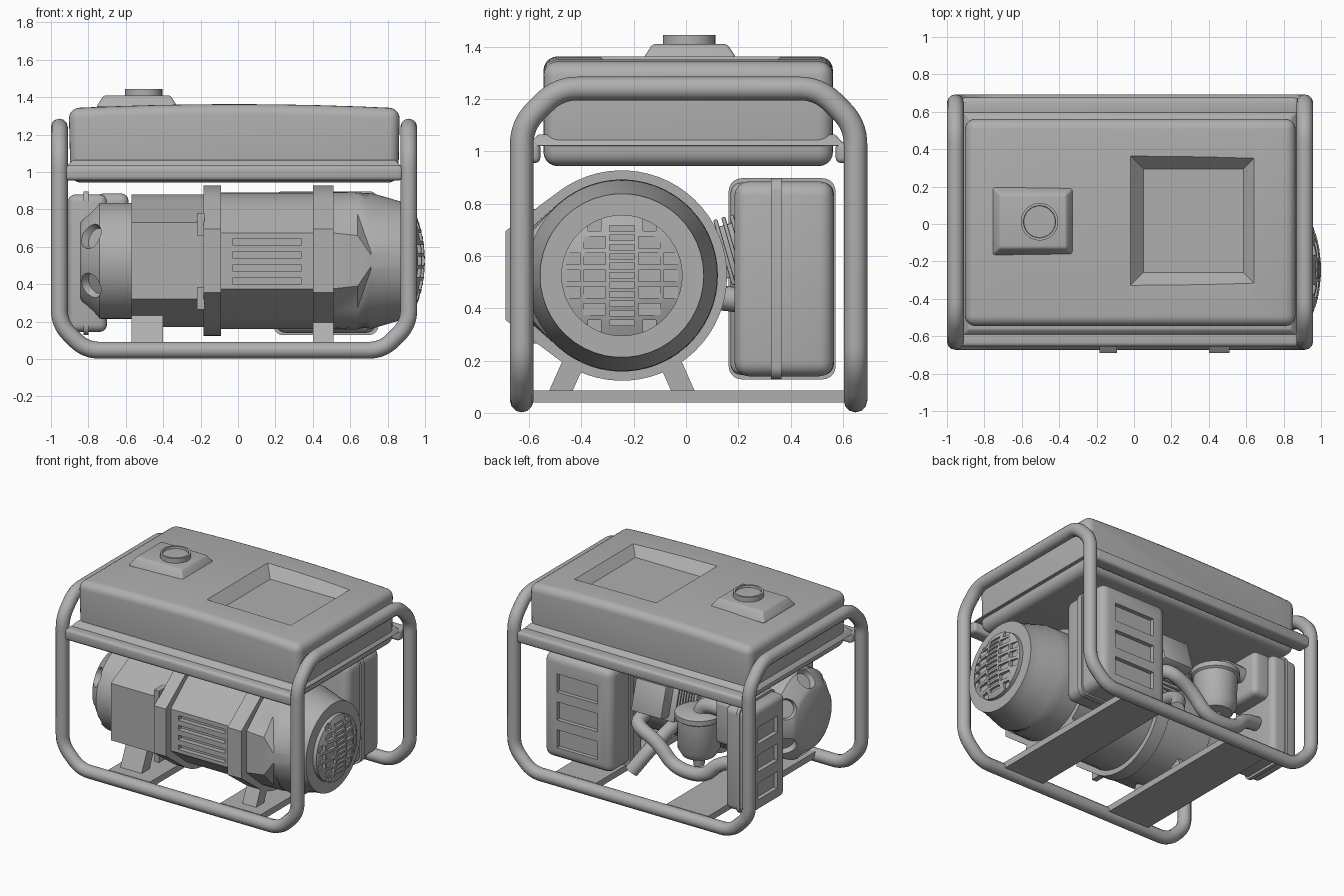
import bpy, bmesh, math
from mathutils import Vector

default = bpy.data.objects.get("Cube")
if default:
    bpy.data.objects.remove(default)

grey = bpy.data.materials.new("plain grey")
grey.use_nodes = True
grey.diffuse_color = (0.43, 0.43, 0.43, 1)
grey.node_tree.nodes["Principled BSDF"].inputs["Base Color"].default_value = (0.43, 0.43, 0.43, 1)

parts, cutters = [], []
AXIS = Vector((0, -0.245, 0.525))      # centre line of the engine and alternator


def register(name, data, cutter=False):
    obj = bpy.data.objects.new(name, data)
    bpy.context.collection.objects.link(obj)
    data.materials.append(grey)
    obj.hide_render = cutter
    (cutters if cutter else parts).append(obj)
    return obj


def loft(name, shapes, cutter=False):
    """Closed solids, each a list of rings joined by quads with capped ends."""
    bm = bmesh.new()
    for rings in shapes:
        rows = [[bm.verts.new(p) for p in ring] for ring in rings]
        for a, b in zip(rows, rows[1:]):
            for i in range(len(a)):
                j = (i + 1) % len(a)
                bm.faces.new((a[i], a[j], b[j], b[i]))
        bm.faces.new(rows[0])
        bm.faces.new(rows[-1])
    bmesh.ops.recalc_face_normals(bm, faces=bm.faces)
    mesh = bpy.data.meshes.new(name)
    bm.to_mesh(mesh)
    bm.free()
    return register(name, mesh, cutter)


def box_rings(x, y, z, inset=0):
    def rect(h, k):
        return [(x[0] + k, y[0] + k, h), (x[1] - k, y[0] + k, h),
                (x[1] - k, y[1] - k, h), (x[0] + k, y[1] - k, h)]
    return [rect(z[0], 0), rect(z[1], inset)]


def bevel(obj, width, segments=4):
    mod = obj.modifiers.new("bevel", "BEVEL")
    mod.width, mod.segments, mod.limit_method = width, segments, "ANGLE"
    mod.angle_limit = math.radians(30)
    return obj


def cut(obj, cutter):
    mod = obj.modifiers.new("cut", "BOOLEAN")
    mod.operation, mod.solver, mod.object = "DIFFERENCE", "EXACT", cutter


def box(name, x, y, z, inset=0, round_by=0, segments=4):
    obj = loft(name, [box_rings(x, y, z, inset)])
    return bevel(obj, round_by, segments) if round_by else obj


def band(name, u, z, thick, place, corner=0.05):
    """Upright plate with rounded corners; place maps (thickness, u, z) to a point."""
    outline = []
    for k, (cu, cz) in enumerate(((u[1], z[1]), (u[0], z[1]), (u[0], z[0]), (u[1], z[0]))):
        cu += corner if cu == u[0] else -corner
        cz += corner if cz == z[0] else -corner
        for i in range(6):
            a = math.pi / 2 * (k + i / 5)
            outline.append((cu + corner * math.cos(a), cz + corner * math.sin(a)))
    return loft(name, [[[place(t, p, q) for p, q in outline] for t in thick]])


def turned_rings(origin, axis, profile, n=48):
    turn = Vector(axis).to_track_quat("Z", "Y")
    angles = [2 * math.pi * i / n for i in range(n)]
    return [[Vector(origin) + turn @ Vector((r * math.cos(a), r * math.sin(a), t)) for a in angles]
            for t, r in profile]


def turned(name, origin, axis, profile, n=48):
    return loft(name, [turned_rings(origin, axis, profile, n)])


def housing(name, sections, n=44):
    """Round section with a flat front: x, radius, front distance, half height."""
    rings = []
    for x, r, d, h in sections:
        start = math.atan2(h, d) + math.acos(min(1, r / math.hypot(d, h)))
        angles = [start + (2 * math.pi - 2 * start) * i / n for i in range(n + 1)]
        uv = [(d, h)] + [(r * math.cos(a), r * math.sin(a)) for a in angles] + [(d, -h)]
        rings.append([(x, AXIS.y - u, AXIS.z + v) for u, v in uv])
    return loft(name, [rings])


def tube(name, points, radius, bend, closed=False):
    pts = [Vector(p) for p in points]
    path = []
    for i, p in enumerate(pts):
        if not closed and i in (0, len(pts) - 1):
            path.append(p)
            continue
        a, b = pts[i - 1] - p, pts[(i + 1) % len(pts)] - p
        a, b = (p + v.normalized() * min(bend, v.length * 0.48) for v in (a, b))
        for k in range(9):
            t = k / 8
            path.append(a * (1 - t) ** 2 + p * 2 * t * (1 - t) + b * t * t)
    curve = bpy.data.curves.new(name, "CURVE")
    curve.dimensions = "3D"
    curve.bevel_depth, curve.bevel_resolution, curve.use_fill_caps = radius, 4, True
    line = curve.splines.new("POLY")
    line.points.add(len(path) - 1)
    for point, co in zip(line.points, path):
        point.co = (*co, 1)
    line.use_cyclic_u = closed
    return register(name, curve)


# Tubular frame: one closed loop with chamfered corners, plus two floor plates
L, R, F, B, LOW, TOP = 0.913, -0.955, -0.628, 0.648, 0.047, 1.24
corners = [Vector(p) for p in ((L, F, LOW), (L, F, TOP), (L, B, TOP), (L, B, LOW),
                               (R, B, LOW), (R, B, TOP), (R, F, TOP), (R, F, LOW))]
route = []
for i, p in enumerate(corners):
    for q in (corners[i - 1], corners[(i + 1) % 8]):
        route.append(p + (q - p).normalized() * (0.17 if p.z == TOP else 0.14))
tube("frame", route, 0.045, 0.075, True)
for side, x in (("left", (0.28, 0.6)), ("right", (-0.61, -0.28))):
    box(side + "_floor_plate", x, (-0.6, 0.62), (0.04, 0.085))

# Fuel tank with crowned top and sunken tray
crown = [(-0.905 + 1.77 * i / 8, 1.363 - 0.022 * (i / 4 - 1) ** 2) for i in range(9)]
outline = [(-0.895, 0.943)] + crown + [(0.857, 0.943)]
tank = loft("fuel_tank", [[[(x, y, z) for x, z in outline] for y in (-0.545, 0.562)]])
bevel(tank, 0.055, 5)
cut(tank, loft("tray_cutter", [box_rings((0.05, 0.585), (-0.26, 0.295), (1.29, 1.43), -0.13)], True))
box("tank_flange", (-0.925, 0.88), (-0.605, 0.61), (1.02, 1.065), 0.04, 0.008, 2)
for side, y in (("front", (-0.655, -0.557)), ("back", (0.572, 0.675))):
    box(side + "_tank_rail", (-0.925, 0.88), y, (0.955, 1.035), 0, 0.02, 3)
box("filler_base", (-0.76, -0.32), (-0.17, 0.2), (1.345, 1.41), 0.042, 0.012, 3)
turned("filler_cap", (-0.505, 0.012, 1.395), (0, 0, 1),
       [(0, 0.1), (0.05, 0.1), (0.05, 0.086), (0.035, 0.084)])

# Engine and alternator housings
housing("engine_housing", [(-0.57, 0.355, 0.385, 0.205), (-0.18, 0.355, 0.385, 0.205)])
middle = housing("vented_housing", [(-0.12, 0.365, 0.39, 0.15), (0.42, 0.365, 0.39, 0.15)])


def nearly_round(x, r):
    return (x, r, r * 0.997, r * 0.09)


housing("end_housing", [(0.5, 0.367, 0.385, 0.15), (0.64, 0.367, 0.375, 0.135), nearly_round(0.71, 0.365),
                        nearly_round(0.87, 0.318), nearly_round(0.93, 0.313)])
for side, x in (("right", (-0.185, -0.09)), ("left", (0.4, 0.51))):
    housing(side + "_collar", [(v, 0.402, 0.445, 0.17) for v in x])
slots = [box_rings((-0.03, 0.34), (-0.7, -0.6), (0.4 + 0.07 * i, 0.433 + 0.07 * i)) for i in range(4)]
cut(middle, loft("vent_cutter", slots, True))
for side, z in (("upper", 0.66), ("lower", 0.265)):
    box(side + "_clip", (-0.22, -0.18), (-0.64, -0.5), (z, z + 0.12))

# Feet, mirrored about the engine centre line
for side, x in (("right", (-0.57, -0.4)), ("left", (0.4, 0.51))):
    for label, s in (("front", -1), ("back", 1)):
        def bar(inner, outer, z):
            return [(x[0], AXIS.y + s * inner, z), (x[1], AXIS.y + s * inner, z),
                    (x[1], AXIS.y + s * outer, z), (x[0], AXIS.y + s * outer, z)]
        loft(f"{side}_{label}_foot", [[bar(0.19, 0.28, 0.08), bar(0.11, 0.2, 0.26)]])

# Domed grille with rows of slots on the alternator end
grille = turned("end_grille", AXIS, (1, 0, 0),
                [(0.92, 0.232), (0.957, 0.232), (0.976, 0.18), (0.99, 0.12), (0.998, 0.05), (1, 0.01)])
slots = []


def grille_slot(y, z, wide, high):
    reach = math.hypot(abs(y), abs(z))
    if reach < 0.225:
        floor = 0.985 - 0.04 * (reach / 0.232) ** 2
        slots.append(box_rings((floor, 1.1), (AXIS.y + y - wide / 2, AXIS.y + y + wide / 2),
                               (AXIS.z + z - high / 2, AXIS.z + z + high / 2)))


for i in range(-5, 6):
    grille_slot(0, i * 0.036, 0.095, 0.022)
for i in range(-3, 4):
    for s in (-1, 1):
        grille_slot(s * 0.105, i * 0.064, 0.085 if abs(i) < 3 else 0.05, 0.044)
        if abs(i) < 3:
            grille_slot(s * 0.187, i * 0.064, 0.055 if abs(i) < 2 else 0.03, 0.044)
cut(grille, loft("grille_cutter", slots, True))

# Starter hub with scalloped openings
hub = turned("starter_hub", AXIS, (-1, 0, 0),
             [(0.5, 0.31), (0.74, 0.31), (0.83, 0.225), (0.845, 0.2)])
holes = []
for i in range(6):
    a = math.pi / 3 * (i + 0.5)
    out = Vector((0, math.cos(a), math.sin(a)))
    holes.append(turned_rings(AXIS + out * 0.265 + Vector((-0.785, 0, 0)), out - Vector((1, 0, 0)),
                              [(-0.04, 0.06), (0.1, 0.1)], 24))
cut(hub, loft("hub_cutter", holes, True))

# Silencer with a strap and three recessed panels
silencer = box("silencer", (0.2, 0.74), (0.185, 0.565), (0.14, 0.885), 0, 0.055)
panels = [box_rings((0.31, 0.63), (0.535, 0.7), (z - 0.065, z + 0.065)) for z in (0.29, 0.49, 0.69)]
cut(silencer, loft("silencer_cutter", panels, True))
band("silencer_strap", (0.19, 0.75), (0.128, 0.897), (0.325, 0.365), lambda t, u, z: (u, t, z))

# Air filter case with a seam and three recessed panels
filter_case = box("air_filter", (-0.91, -0.7), (0.17, 0.565), (0.145, 0.88), 0, 0.04)
panels = [box_rings((-1.1, -0.88), (0.26, 0.48), (z - 0.06, z + 0.06)) for z in (0.29, 0.49, 0.69)]
cut(filter_case, loft("filter_cutter", panels, True))
band("air_filter_seam", (0.163, 0.572), (0.128, 0.897), (-0.825, -0.8), lambda t, u, z: (t, u, z))
box("air_intake", (-0.76, -0.585), (0.2, 0.52), (0.56, 0.885), 0, 0.04)

# Finned cylinder, tilted up toward the back
tilt = math.radians(16)
along = Vector((0, math.cos(tilt), math.sin(tilt)))


def tilted(name, distance, half_x, half_y, half_z):
    obj = box(name, (-half_x, half_x), (-half_y, half_y), (-half_z, half_z), 0, 0.006, 2)
    obj.location = Vector((0.0, 0.08, 0.595)) + along * distance
    obj.rotation_euler.x = tilt


tilted("cylinder_core", 0.1, 0.12, 0.22, 0.1)
for i in range(7):
    tilted(f"cooling_fin_{i + 1}", 0.07 + 0.032 * i, 0.165, 0.008, 0.13)
tilted("cylinder_head", 0.32, 0.12, 0.04, 0.11)

# Carburettor pot and pipework
turned("carburettor_pot", (-0.37, 0.38, 0), (0, 0, 1),
       [(0.3, 0.035), (0.37, 0.045), (0.38, 0.11), (0.43, 0.14), (0.64, 0.145), (0.65, 0.16),
        (0.685, 0.16), (0.7, 0.13)], 32)
tube("intake_pipe", [(-0.38, 0.38, 0.66), (-0.42, 0.38, 0.76), (-0.65, 0.38, 0.74)], 0.055, 0.1)
tube("curved_hose", [(0.09, 0.34, 0.53), (0.08, 0.46, 0.5), (-0.1, 0.46, 0.42), (-0.23, 0.46, 0.27),
                     (-0.47, 0.46, 0.27), (-0.56, 0.43, 0.38), (-0.72, 0.4, 0.42)], 0.048, 0.12)
tube("exhaust_pipe", [(0.07, 0.52, 0.19), (-0.03, 0.42, 0.36), (-0.05, 0.2, 0.44), (-0.03, 0.0, 0.44)], 0.048, 0.12)

# Apply modifiers, drop the cutters and shade
bpy.ops.object.select_all(action="DESELECT")
for obj in parts:
    obj.select_set(True)
bpy.context.view_layer.objects.active = parts[0]
bpy.ops.object.convert(target="MESH")
bpy.ops.object.shade_smooth_by_angle(angle=math.radians(32))
for obj in cutters:
    bpy.data.objects.remove(obj)
